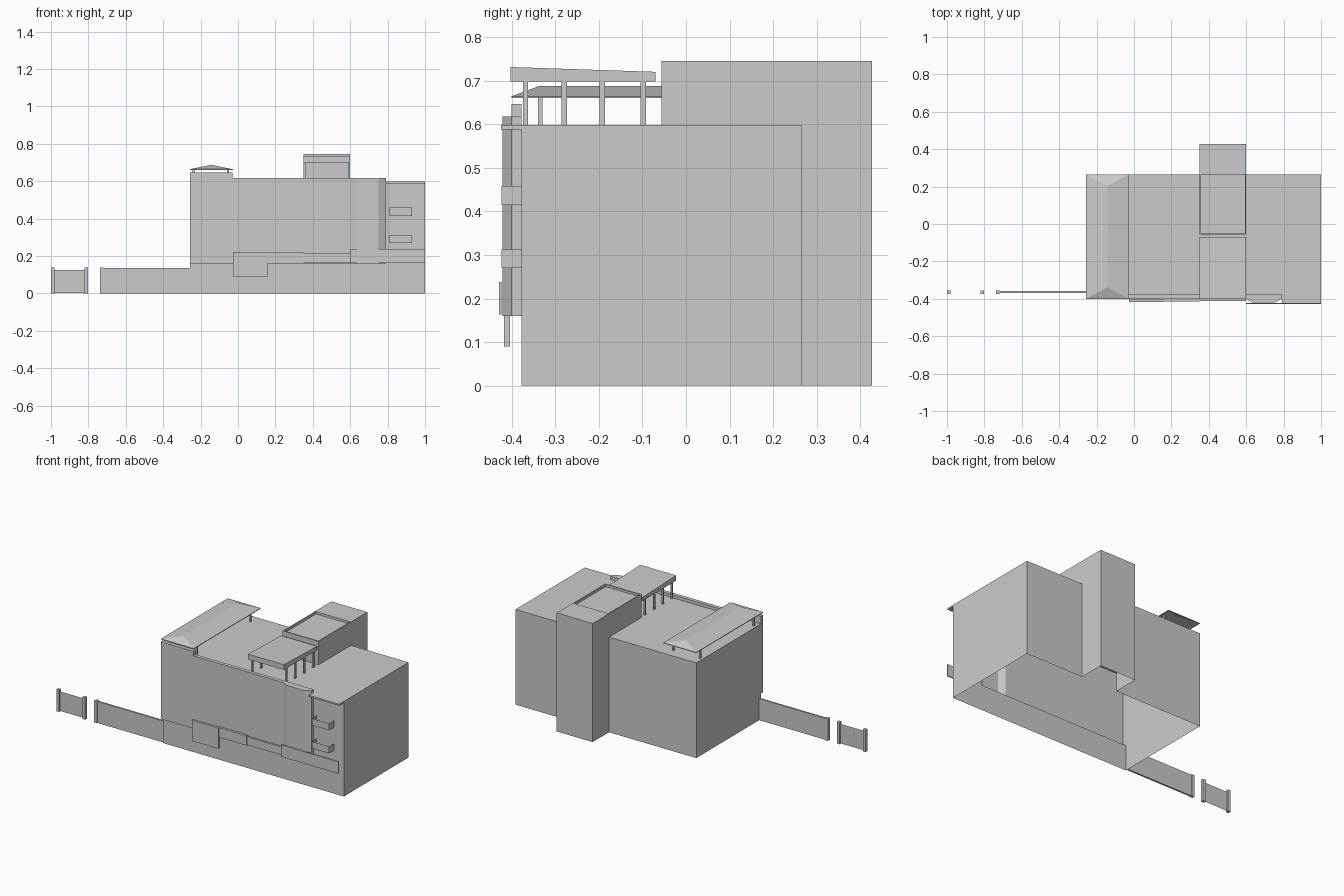
import bpy, bmesh

if "Cube" in bpy.data.objects:
    bpy.data.objects.remove(bpy.data.objects["Cube"])


def mesh(name, verts, faces):
    me = bpy.data.meshes.new(name)
    me.from_pydata(verts, [], faces)
    ob = bpy.data.objects.new(name, me)
    bpy.context.collection.objects.link(ob)
    return ob


def walls(name, path, z0, z1, closed=False, top=False, bottom=False):
    """Upright walls along a plan path, with optional caps."""
    n = len(path)
    verts = [(x, y, z) for z in (z0, z1) for x, y in path]
    faces = [(i, (i + 1) % n, n + (i + 1) % n, n + i)
             for i in range(n if closed else n - 1)]
    if top:
        faces.append(tuple(range(n, 2 * n)))
    if bottom:
        faces.append(tuple(reversed(range(n))))
    return mesh(name, verts, faces)


def rect(x0, x1, y0, y1):
    return [(x0, y0), (x1, y0), (x1, y1), (x0, y1)]


def box(name, x0, x1, y0, y1, z0, z1, top=True, bottom=True):
    return walls(name, rect(x0, x1, y0, y1), z0, z1, True, top, bottom)


L, F, B, ROOF = -0.257, -0.377, 0.265, 0.598   # left, front, back, roof height
TX0, TX1, TF, TB, TT = 0.35, 0.60, -0.056, 0.427, 0.745   # stair tower

# Main shell, open underneath and open behind the projecting facade
walls("main_walls", [(0.79, F), (1, F), (1, B), (TX1, B), (TX1, TB),
                     (TX0, TB), (TX0, B), (L, B), (L, F)], 0, ROOF)
walls("ground_floor_front", [(L, F), (0.79, F)], 0, 0.16)
mesh("main_roof", [(x, y, ROOF) for x, y in rect(L, 1, F, B)], [(0, 1, 2, 3)])
box("right_roof_eave", 0.79, 1, -0.424, F, 0.588, ROOF)

# Projecting upper facade with angled bay
walls("upper_facade", [(L, F), (L, -0.40), (0.60, -0.40), (0.635, -0.421),
                       (0.75, -0.421), (0.79, -0.40), (0.79, F)],
      0.16, 0.617, top=True, bottom=True)
walls("parapet_back", [(0.79, F), (L, F)], ROOF, 0.617)
box("left_parapet", L, -0.03, -0.40, F, 0.617, 0.646)

# Stair tower with shallow recess in its roof
walls("tower_walls", [(TX0, TB), (TX0, TF), (TX1, TF), (TX1, TB)], ROOF, TT)
walls("tower_back", [(TX1, TB), (TX0, TB)], ROOF, TT)
t = 0.007
outer = rect(TX0, TX1, TF, TB)
inner = rect(TX0 + t, TX1 - t, TF + t, B)
mesh("tower_roof",
     [(x, y, TT) for x, y in outer] + [(x, y, TT) for x, y in inner]
     + [(x, y, TT - 0.015) for x, y in inner],
     [(i + k, (i + 1) % 4 + k, (i + 1) % 4 + k + 4, i + k + 4)
      for k in (0, 4) for i in range(4)] + [(8, 9, 10, 11)])

# Sloped terrace canopy on two rows of posts
prof = [(-0.402, 0.698), (-0.07, 0.698), (-0.07, 0.72), (-0.402, 0.731)]
mesh("terrace_canopy", [(x, y, z) for x in (TX0, TX1) for y, z in prof],
     [(3, 2, 1, 0), (4, 5, 6, 7)]
     + [(i, (i + 1) % 4, (i + 1) % 4 + 4, i + 4) for i in range(4)])
for x in (TX0 + 0.001, TX1 - 0.011):
    for y in (-0.368, -0.279, -0.192, -0.098):
        box("canopy_post", x, x + 0.01, y - 0.006, y + 0.006, ROOF, 0.698)

# Hipped roof on posts
eave = rect(L, -0.028, -0.40, B)
mesh("hip_roof", [(x, y, 0.664) for x, y in eave]
     + [(-0.143, -0.338, 0.687), (-0.143, 0.203, 0.687)],
     [(0, 1, 4), (1, 2, 5, 4), (2, 3, 5), (3, 0, 4, 5)])
walls("hip_roof_fascia", eave, 0.66, 0.664, True)
for x in (-0.238, -0.053):
    for y in (-0.334, 0.2):
        box("hip_roof_post", x - 0.005, x + 0.005, y - 0.005, y + 0.005,
            ROOF, 0.668)

# Open-topped balconies
for z in (0.27, 0.415):
    box("balcony", 0.81, 0.93, -0.423, F, z, z + 0.043, top=False)

# Blank panels along the front
for x0, x1, y0, y1, z0, z1 in (
        (-0.028, 0.157, -0.418, -0.404, 0.09, 0.22),
        (0.157, 0.35, -0.414, -0.40, 0.16, 0.222),
        (0.35, 0.60, -0.411, -0.40, 0.163, 0.215),
        (0.60, 1.0, -0.429, -0.423, 0.163, 0.238)):
    box("front_panel", x0, x1, y0, y1, z0, z1)

# Boundary wall and gate
box("boundary_wall", -0.735, L, -0.37, -0.359, 0, 0.135)
for x in (-0.738, -0.82, -1.0):
    box("fence_post", x, x + 0.019, -0.374, -0.355, 0, 0.138)
walls("gate_panel", [(-0.981, -0.364), (-0.82, -0.364)], 0.003, 0.125)
